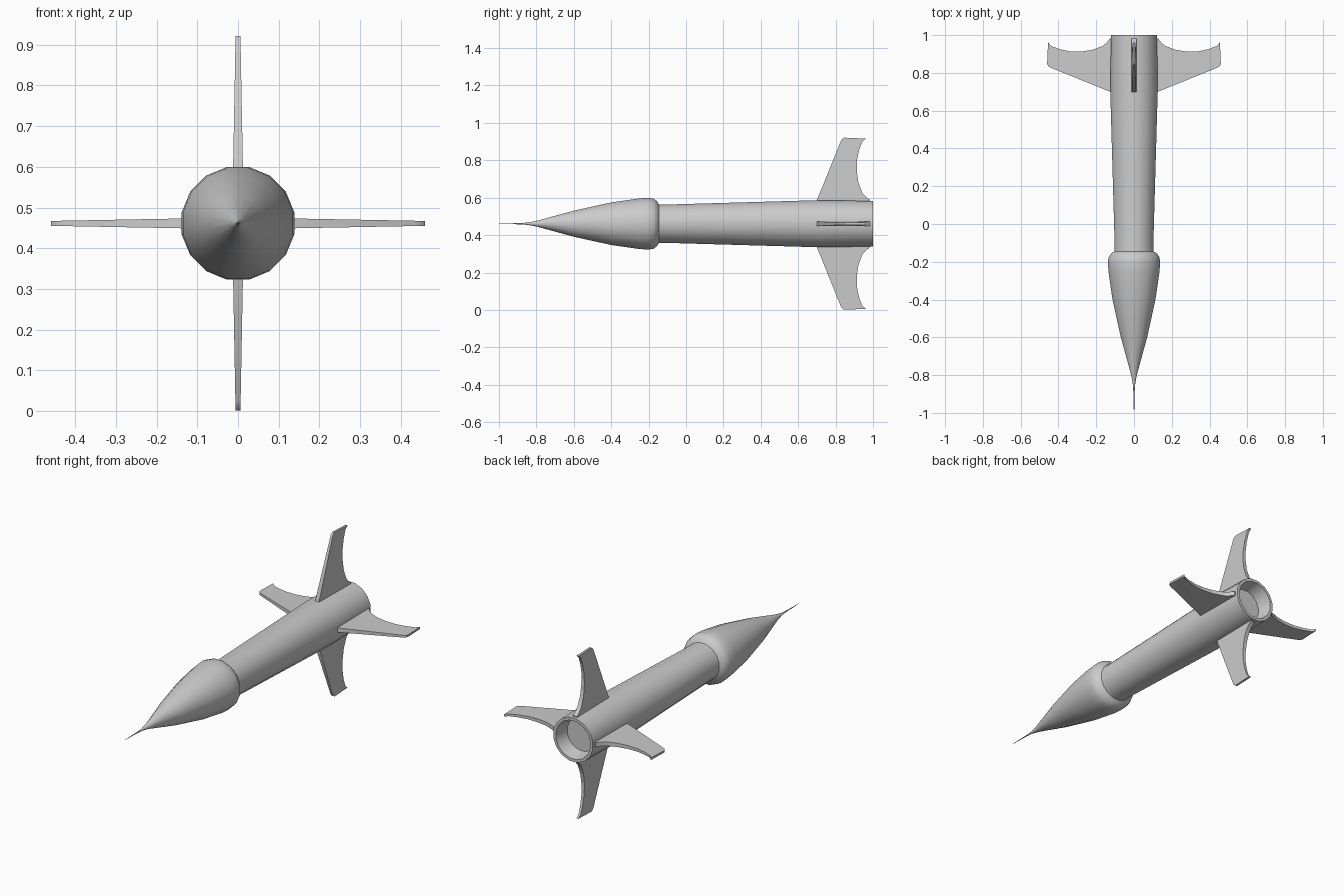
import bpy, bmesh, math
from mathutils import Matrix

if "Cube" in bpy.data.objects:
    bpy.data.objects.remove(bpy.data.objects["Cube"])

ZC = 0.461     # height of the long axis
SIDES = 16


def finish(bm, name, angle):
    bmesh.ops.recalc_face_normals(bm, faces=bm.faces)
    mesh = bpy.data.meshes.new(name)
    bm.to_mesh(mesh)
    bm.free()
    obj = bpy.data.objects.new(name, mesh)
    bpy.context.collection.objects.link(obj)
    bpy.ops.object.select_all(action='DESELECT')
    bpy.context.view_layer.objects.active = obj
    obj.select_set(True)
    bpy.ops.object.shade_smooth_by_angle(angle=math.radians(angle))
    return obj


def lathe(name, profile):
    """Revolve (y, radius) pairs about the long axis and cap both ends."""
    bm = bmesh.new()
    rings = []
    for y, r in profile:
        ring = []
        for i in range(SIDES):
            a = 2 * math.pi * (i + 0.5) / SIDES
            ring.append(bm.verts.new((r * math.cos(a), y, ZC + r * math.sin(a))))
        rings.append(ring)
    for a, b in zip(rings, rings[1:]):
        for i in range(SIDES):
            j = (i + 1) % SIDES
            bm.faces.new((a[i], a[j], b[j], b[i]))
    bm.faces.new(rings[0])
    bm.faces.new(rings[-1])
    return finish(bm, name, 35)


# Needle nose, bulging head, slim tube and recessed tail in one skin
lathe("rocket_body", [
    (-1.0, 0.001), (-0.9, 0.003), (-0.85, 0.006), (-0.8, 0.015),
    (-0.6, 0.071), (-0.4, 0.116), (-0.25, 0.138), (-0.2, 0.141),
    (-0.172, 0.136), (-0.155, 0.122), (-0.145, 0.106), (-0.12, 0.104),
    (0.70, 0.128), (1.0, 0.124),
    (1.0, 0.108), (0.92, 0.093)])

# Swept fin outline as (y, distance from axis)
FIN = [(0.70, 0.112), (0.70, 0.126), (0.825, 0.435), (0.832, 0.45),
       (0.846, 0.46), (0.962, 0.455), (0.943, 0.44), (0.926, 0.395),
       (0.914, 0.34), (0.913, 0.28), (0.922, 0.22), (0.943, 0.165),
       (0.962, 0.143), (0.983, 0.128), (0.983, 0.112)]


def fin(name, angle):
    bm = bmesh.new()
    sheets = []
    for side in (-1, 1):
        # thickness tapers from root to tip
        sheets.append([bm.verts.new(
            (r, y, side * (0.0125 - 0.0065 * (r - 0.112) / 0.348)))
            for y, r in FIN])
    n = len(FIN)
    for i in range(n):
        j = (i + 1) % n
        bm.faces.new((sheets[0][i], sheets[0][j], sheets[1][j], sheets[1][i]))
    for s in sheets:
        bm.faces.new(s)
    bmesh.ops.triangulate(bm, faces=[f for f in bm.faces if len(f.verts) > 4])
    bm.transform(Matrix.Translation((0, 0, ZC)) @ Matrix.Rotation(angle, 4, 'Y'))
    finish(bm, name, 35)


# Four tail fins around the tube
for k, label in enumerate(("right", "bottom", "left", "top")):
    fin(label + "_fin", k * math.pi / 2)
